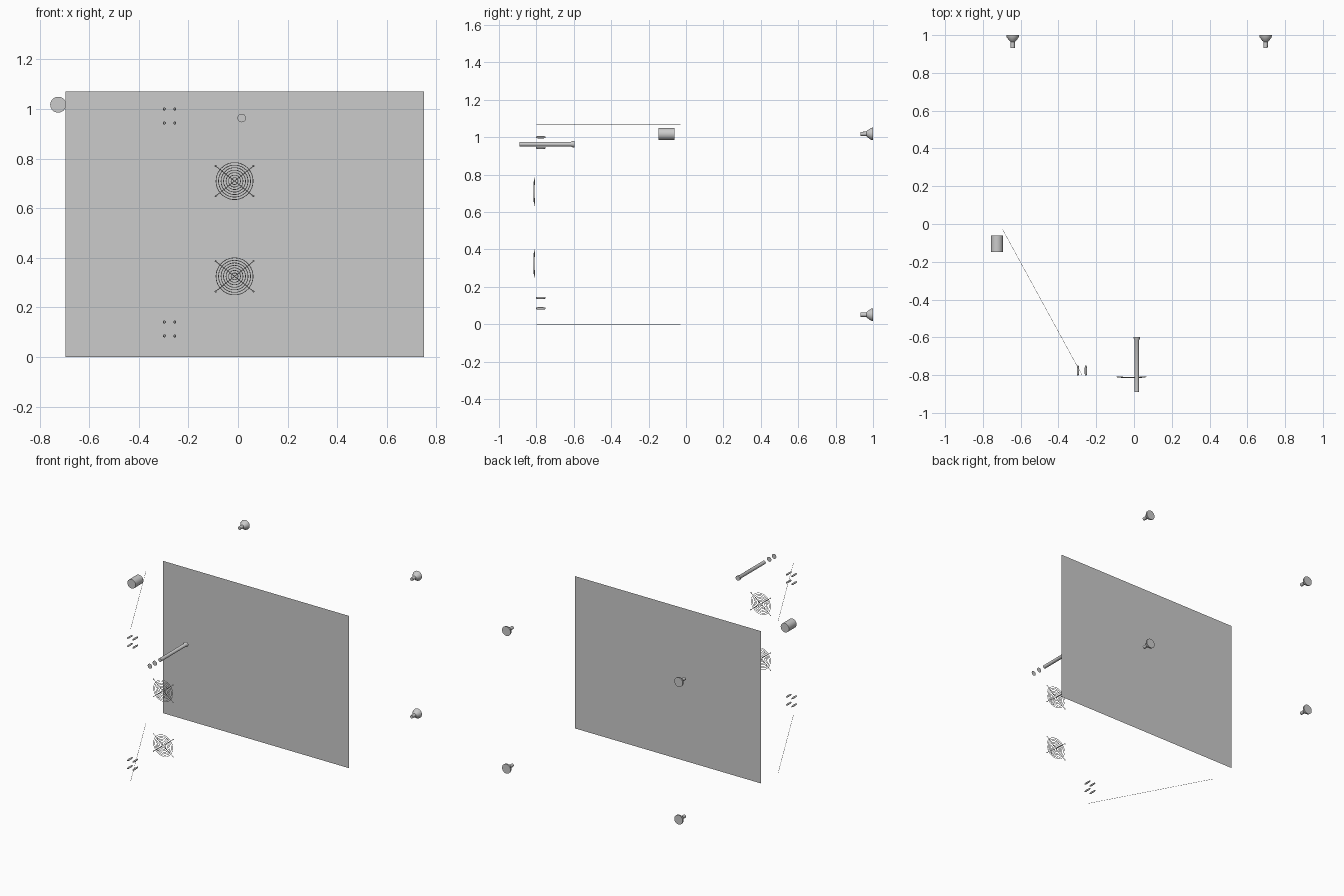
import bpy, bmesh, math
from mathutils import Vector, Matrix

if "Cube" in bpy.data.objects:
    bpy.data.objects.remove(bpy.data.objects["Cube"])


def finish(name, bm, smooth=True):
    bmesh.ops.recalc_face_normals(bm, faces=bm.faces)
    me = bpy.data.meshes.new(name)
    bm.to_mesh(me)
    bm.free()
    ob = bpy.data.objects.new(name, me)
    bpy.context.collection.objects.link(ob)
    if smooth:
        bpy.ops.object.select_all(action='DESELECT')
        ob.select_set(True)
        bpy.context.view_layer.objects.active = ob
        bpy.ops.object.shade_smooth_by_angle(angle=math.radians(35))
    return ob


def lathe(name, x, z, profile, sides=32):
    """Capped solid turned about the y direction from (radius, y) points."""
    bm = bmesh.new()
    rings = []
    for r, y in profile:
        rings.append([bm.verts.new((x + r * math.cos(2 * math.pi * i / sides), y,
                                    z + r * math.sin(2 * math.pi * i / sides)))
                      for i in range(sides)])
    for a, b in zip(rings, rings[1:]):
        for i in range(sides):
            j = (i + 1) % sides
            bm.faces.new((a[i], a[j], b[j], b[i]))
    bm.faces.new(rings[0])
    bm.faces.new(rings[-1])
    return finish(name, bm)


def disc(name, x, y, z, r):
    bm = bmesh.new()
    m = Matrix.Translation((x, y, z)) @ Matrix.Rotation(math.pi / 2, 4, 'X')
    bmesh.ops.create_circle(bm, cap_ends=True, segments=32, radius=r, matrix=m)
    return finish(name, bm, False)


def wire(bm, pts, r, closed=False, sides=6):
    """Sweep a round section along points that lie close to an xz plane."""
    pts = [Vector(p) for p in pts]
    n = len(pts)
    rings = []
    for i, p in enumerate(pts):
        nxt = pts[(i + 1) % n] if closed or i < n - 1 else p
        prv = pts[i - 1] if closed or i > 0 else p
        t = (nxt - prv).normalized()
        u = t.cross(Vector((0, 1, 0))).normalized()
        v = t.cross(u)
        rings.append([bm.verts.new(p + r * (math.cos(a) * u + math.sin(a) * v))
                      for a in (2 * math.pi * k / sides for k in range(sides))])
    pairs = list(zip(rings, rings[1:])) + ([(rings[-1], rings[0])] if closed else [])
    for a, b in pairs:
        for k in range(sides):
            j = (k + 1) % sides
            bm.faces.new((a[k], a[j], b[j], b[k]))
    if not closed:
        bm.faces.new(rings[0])
        bm.faces.new(rings[-1])


# large thin panel
bm = bmesh.new()
bm.faces.new([bm.verts.new((x, 0.16, z)) for x, z in
              ((-0.695, 0), (0.75, 0), (0.75, 1.07), (-0.695, 1.07))])
finish("panel", bm, False)

# four rear fixings with flared heads
for x in (-0.642, 0.697):
    for z in (0.051, 1.018):
        lathe("rear_fixing", x, z, [(0.011, 0.932), (0.0115, 0.964), (0.018, 0.970),
                                    (0.032, 0.989), (0.033, 1.0)])

# side cylinder
lathe("side_cylinder", -0.725, 1.017, [(0.032, -0.147), (0.032, -0.062)], 48)

# rod with flared end, and two loose discs in front of it
lathe("rod", 0.015, 0.963, [(0.012, -0.89), (0.012, -0.615), (0.017, -0.606), (0.017, -0.597)])
for y in (-0.945, -1.0):
    disc("rod_disc", 0.015, y, 0.963, 0.017)

# two wire fan guards
for cz in (0.325, 0.709):
    cx = -0.014
    bm = bmesh.new()
    for i in range(7):
        r = 0.014 + i * 0.0101
        y = -0.815 + 0.004 * (r / 0.075) ** 2
        n = 20 + 5 * i
        wire(bm, [(cx + r * math.cos(2 * math.pi * k / n), y,
                   cz + r * math.sin(2 * math.pi * k / n)) for k in range(n)], 0.0014, True)
    for s in (-1, 1):
        wire(bm, [(cx + 0.078 * t, -0.811 + 0.003 * t * t, cz + s * 0.062 * t)
                  for t in (-1, -0.6, 0, 0.6, 1)], 0.0015)
        for q in (-1, 1):
            # small eyelet at each spoke end
            wire(bm, [(cx + q * 0.076 + 0.003 * math.cos(k * math.pi / 5), -0.808,
                       cz + s * 0.061 + 0.003 * math.sin(k * math.pi / 5))
                      for k in range(10)], 0.0012, True)
    finish("fan_guard", bm)

# hinge screws, two groups of four
for z in (0.085, 0.141, 0.943, 1.0):
    for x in (-0.297, -0.255):
        lathe("hinge_screw", x, z, [(0.004, -0.802), (0.006, -0.793), (0.006, -0.762),
                                    (0.004, -0.75)], 16)

# hairline edge strips at top and bottom of the open door
for z in (0.0, 1.069):
    bm = bmesh.new()
    a, b = Vector((-0.695, -0.03, z)), Vector((-0.275, -0.80, z))
    w = Vector((0.0008, 0.0004, 0))
    h = Vector((0, 0, 0.001))
    bottom = [bm.verts.new(p) for p in (a - w, a + w, b + w, b - w)]
    bm.faces.new(bottom)
    top = [bm.verts.new(v.co + h) for v in bottom]
    bm.faces.new(top)
    for i in range(4):
        j = (i + 1) % 4
        bm.faces.new((bottom[i], bottom[j], top[j], top[i]))
    finish("door_edge_strip", bm, False)
